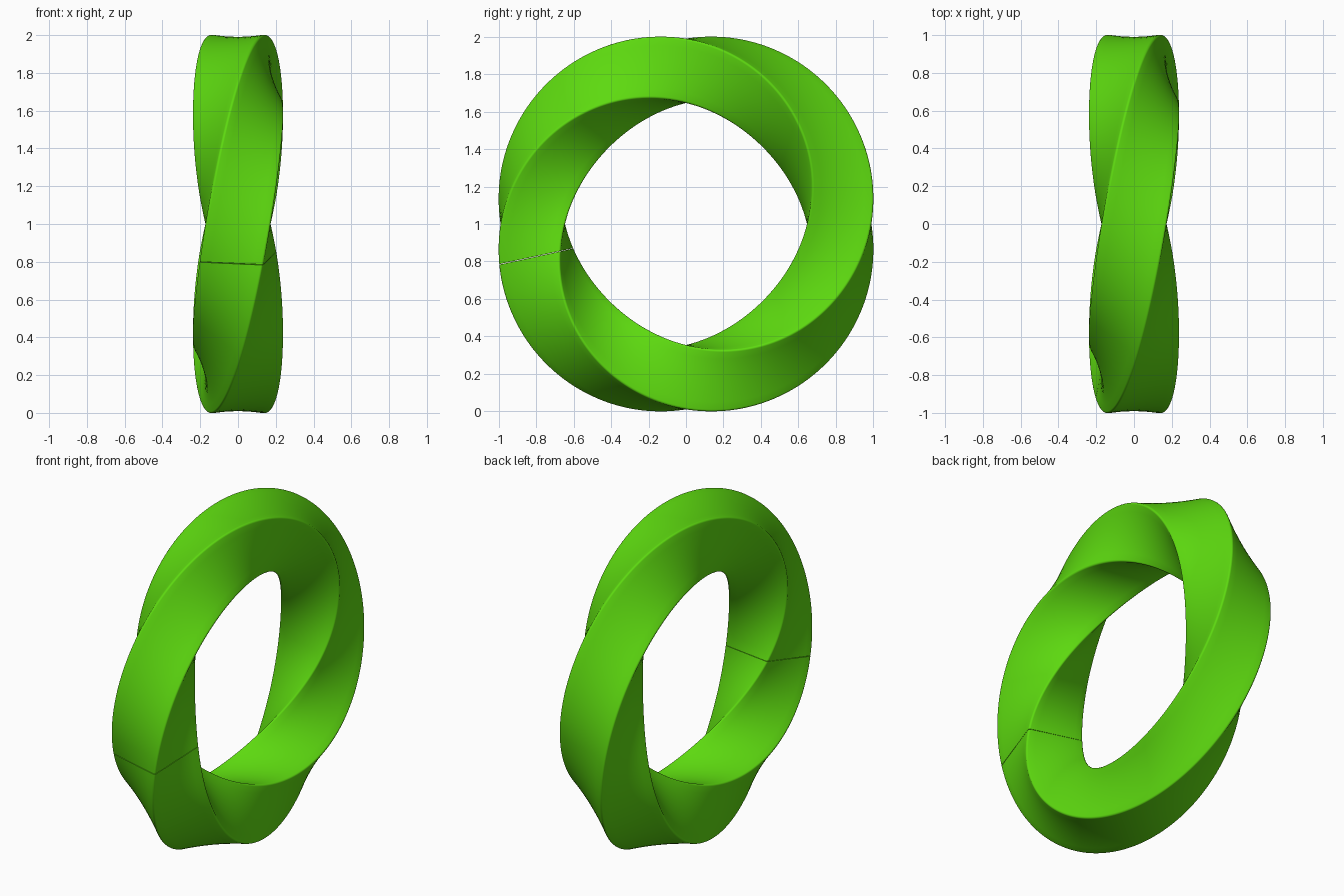
import bpy
import bmesh
from math import sin, cos, pi, radians

cube = bpy.data.objects.get("Cube")
if cube:
    bpy.data.objects.remove(cube, do_unlink=True)

RING_RADIUS = 0.819   # centre line of the bar
HALF = 0.172          # half the width of the square bar
ROUND = 0.012         # radius of the softened edges
SEAM = radians(-12.2) # where the two ends of the bar meet
GAP = 0.0015          # hairline joint, in radians
STEPS = 240

# Green material
green = bpy.data.materials.new("bright_green")
green.use_nodes = True
colour = (0.11, 0.70, 0.005, 1)
green.diffuse_color = colour
bsdf = green.node_tree.nodes["Principled BSDF"]
bsdf.inputs["Base Color"].default_value = colour
bsdf.inputs["Roughness"].default_value = 0.5


def rounded_square(corner_steps=5, side_steps=8):
    """Square section with soft corners and subdivided sides."""
    points = []
    c = HALF - ROUND
    for k in range(4):
        turn = k * pi / 2
        local = []
        for i in range(corner_steps + 1):
            a = i / corner_steps * pi / 2
            local.append((c + ROUND * cos(a), c + ROUND * sin(a)))
        for i in range(1, side_steps):
            local.append((c - 2 * c * i / side_steps, HALF))
        points += [(u * cos(turn) - v * sin(turn), u * sin(turn) + v * cos(turn))
                   for u, v in local]
    return points


# Sweep the section once round the ring while it makes one full turn
bm = bmesh.new()
section = rounded_square()
count = len(section)
rings = []
for s in range(STEPS + 1):
    t = SEAM + GAP + (2 * pi - 2 * GAP) * s / STEPS
    ring = []
    for u, v in section:
        r = RING_RADIUS + u * cos(t) - v * sin(t)
        x = u * sin(t) + v * cos(t)
        ring.append(bm.verts.new((x, -r * cos(t), 1 + r * sin(t))))
    rings.append(ring)
for a, b in zip(rings, rings[1:]):
    for i in range(count):
        j = (i + 1) % count
        bm.faces.new((a[i], a[j], b[j], b[i]))

# Close both ends at the joint
bm.faces.new(rings[0])
bm.faces.new(rings[-1])
bmesh.ops.recalc_face_normals(bm, faces=bm.faces)

mesh = bpy.data.meshes.new("twisted_ring")
bm.to_mesh(mesh)
bm.free()
mesh.materials.append(green)
ring_object = bpy.data.objects.new("twisted_ring", mesh)
bpy.context.collection.objects.link(ring_object)

bpy.ops.object.select_all(action="DESELECT")
ring_object.select_set(True)
bpy.context.view_layer.objects.active = ring_object
bpy.ops.object.shade_smooth_by_angle(angle=radians(40))
